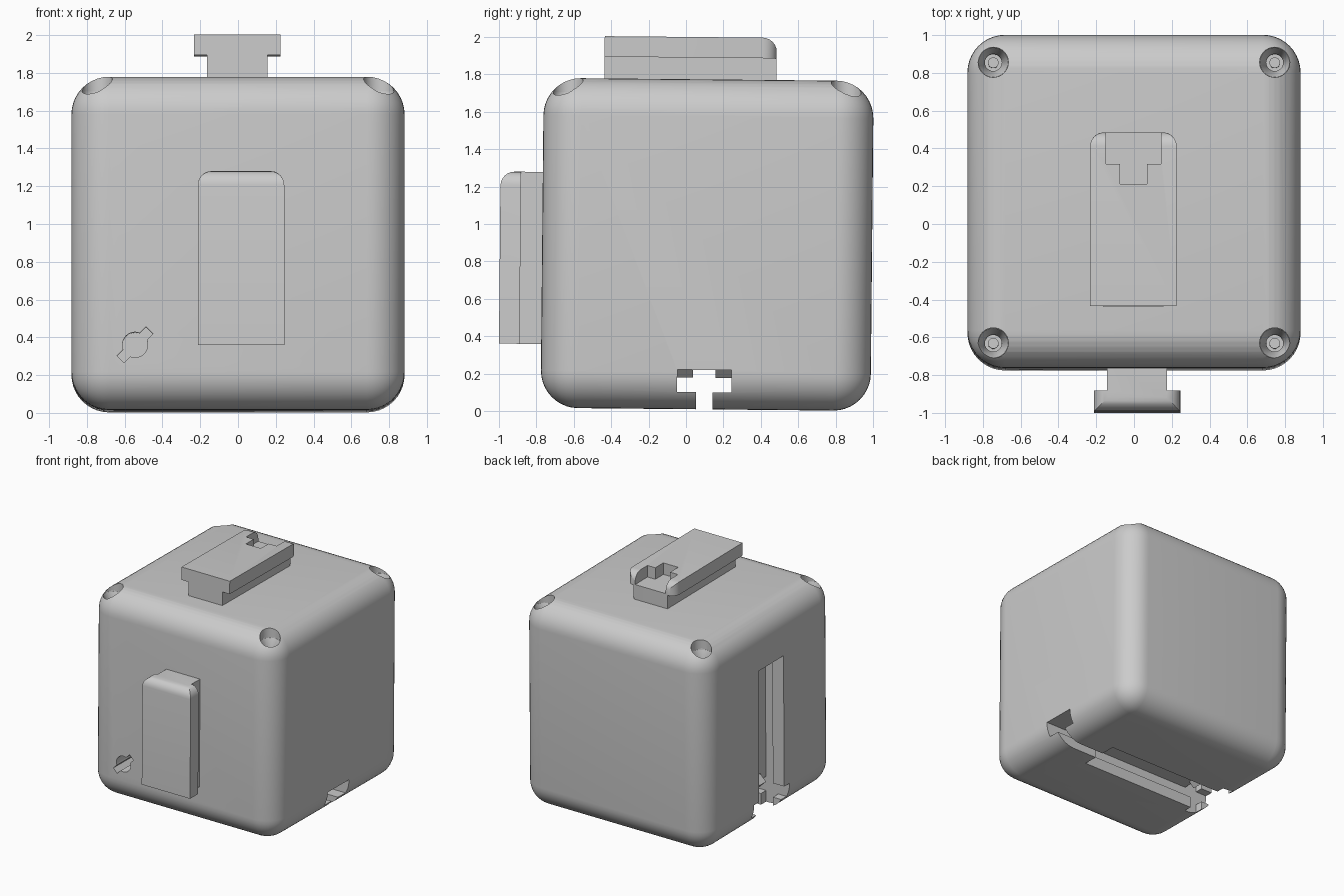
import bpy, bmesh
from math import radians
from mathutils import Matrix, Vector

if "Cube" in bpy.data.objects:
    bpy.data.objects.remove(bpy.data.objects["Cube"])

CENTRE = Vector((0, 0.113, 0.891))
HALF = 0.882


def mesh_object(name, bm):
    bmesh.ops.recalc_face_normals(bm, faces=bm.faces)
    me = bpy.data.meshes.new(name)
    bm.to_mesh(me)
    bm.free()
    ob = bpy.data.objects.new(name, me)
    bpy.context.collection.objects.link(ob)
    return ob


def box(name, x, y, z):
    """Box from (min, max) ranges."""
    bm = bmesh.new()
    bmesh.ops.create_cube(bm, size=1)
    for v in bm.verts:
        v.co = [r[0] + (c + 0.5) * (r[1] - r[0]) for r, c in zip((x, y, z), v.co)]
    return mesh_object(name, bm)


def cone(name, r1, r2, depth, matrix):
    bm = bmesh.new()
    bmesh.ops.create_cone(bm, cap_ends=True, segments=32, radius1=r1, radius2=r2,
                          depth=depth, matrix=matrix)
    return mesh_object(name, bm)


def apply_all(ob):
    bpy.context.view_layer.objects.active = ob
    for m in list(ob.modifiers):
        bpy.ops.object.modifier_apply(modifier=m.name)


def cut(ob, cutter):
    m = ob.modifiers.new("cut", 'BOOLEAN')
    m.operation, m.solver, m.object = 'DIFFERENCE', 'EXACT', cutter
    apply_all(ob)
    bpy.data.objects.remove(cutter, do_unlink=True)


def rail(name, matrix, length=0.92):
    """T-shaped rail along local y with a rounded leading end."""
    half = [(0.16, -0.02), (0.16, 0.112), (0.229, 0.112), (0.229, 0.222)]
    pts = half + [(-u, w) for u, w in reversed(half)]
    bm = bmesh.new()
    face = bm.faces.new([bm.verts.new((u, 0, w)) for u, w in pts])
    ext = bmesh.ops.extrude_face_region(bm, geom=[face])
    for v in ext["geom"]:
        if isinstance(v, bmesh.types.BMVert):
            v.co.y = length
    soft = []
    for e in bm.edges:
        a, b = (v.co for v in e.verts)
        if min(a.y, b.y) > length - 0.01:
            top = a.z > 0.2 and b.z > 0.2
            side = abs(a.x) > 0.2 and abs(a.x - b.x) < 0.01
            if top or side:
                soft.append(e)
    bmesh.ops.bevel(bm, geom=soft, offset=0.075, segments=6, profile=0.5, affect='EDGES')
    bm.transform(matrix)
    return mesh_object(name, bm)


# Rounded cube body
body = box("body", *[(c - HALF, c + HALF) for c in CENTRE])
bev = body.modifiers.new("round", 'BEVEL')
bev.width, bev.segments = 0.2, 10
apply_all(body)

# Countersunk screw wells in the top corners
screws = []
for sx in (-0.745, 0.745):
    for y in (-0.638, 0.848):
        cut(body, cone("well", 0.08, 0.08, 0.3, Matrix.Translation((sx, y, 1.84))))
        cut(body, cone("sink", 0.04, 0.0805, 0.1, Matrix.Translation((sx, y, 1.645))))
        cut(body, cone("shaft", 0.045, 0.045, 0.3, Matrix.Translation((sx, y, 1.56))))
        screws.append(cone("screw_pin", 0.028, 0.028, 0.14, Matrix.Translation((sx, y, 1.47))))

# Keyhole on the front
key = Matrix.Translation((-0.545, -0.7, 0.352))
cut(body, cone("key_round", 0.067, 0.067, 0.4, key @ Matrix.Rotation(radians(90), 4, 'X')))
bar = box("key_bar", (-0.108, 0.108), (-0.2, 0.2), (-0.026, 0.026))
bar.data.transform(key @ Matrix.Rotation(radians(-45), 4, 'Y'))
cut(body, bar)

# T-slot along the bottom and its narrow extension to the right side
cy = 0.105
cut(body, box("bottom_mouth", (-1, 0.45), (cy - 0.17, cy + 0.17), (-0.1, 0.11)))
cut(body, box("bottom_cavity", (-1, 0.45), (cy - 0.24, cy + 0.24), (0.105, 0.225)))
cut(body, box("tunnel_mouth", (0.4, 1), (cy - 0.044, cy + 0.044), (-0.1, 0.11)))
cut(body, box("tunnel_cavity", (0.4, 1), (cy - 0.145, cy + 0.145), (0.1, 0.22)))

# T-slot up the left side
cut(body, box("left_mouth", (-1, -0.77), (cy - 0.17, cy + 0.17), (-0.1, 1.35)))
cut(body, box("left_cavity", (-0.775, -0.66), (cy - 0.24, cy + 0.24), (-0.1, 1.35)))

# Latch prongs where the two slots meet
parts = [body] + screws
for s in (-1, 1):
    prong = box("latch_prong", (-0.04, 0.04), sorted((s * 0.06, s * 0.145)), (-0.04, 0.04))
    prong.data.transform(Matrix.Translation((-0.67, cy, 0.235)) @ Matrix.Rotation(radians(45), 4, 'Y'))
    parts.append(prong)

# Rails on the top and the front
top_rail = rail("top_rail", Matrix.Translation((-0.003, -0.445, 1.777)))
cut(top_rail, box("notch", (-0.147, 0.143), (0.308, 0.6), (1.9, 2.1)))
cut(top_rail, box("notch_step", (-0.073, 0.068), (0.2, 0.4), (1.9, 2.1)))
front_rail = rail("front_rail", Matrix.Translation((0.016, -0.773, 0.35))
                  @ Matrix.Rotation(radians(90), 4, 'X'))
parts += [top_rail, front_rail]

# Slight overall lean, then smooth shading
lean = (Matrix.Translation(CENTRE) @ Matrix.Rotation(radians(-0.55), 4, 'X')
        @ Matrix.Translation(-CENTRE))
for ob in parts:
    ob.data.transform(lean)
    ob.select_set(True)
bpy.context.view_layer.objects.active = body
bpy.ops.object.shade_smooth_by_angle(angle=radians(30))
